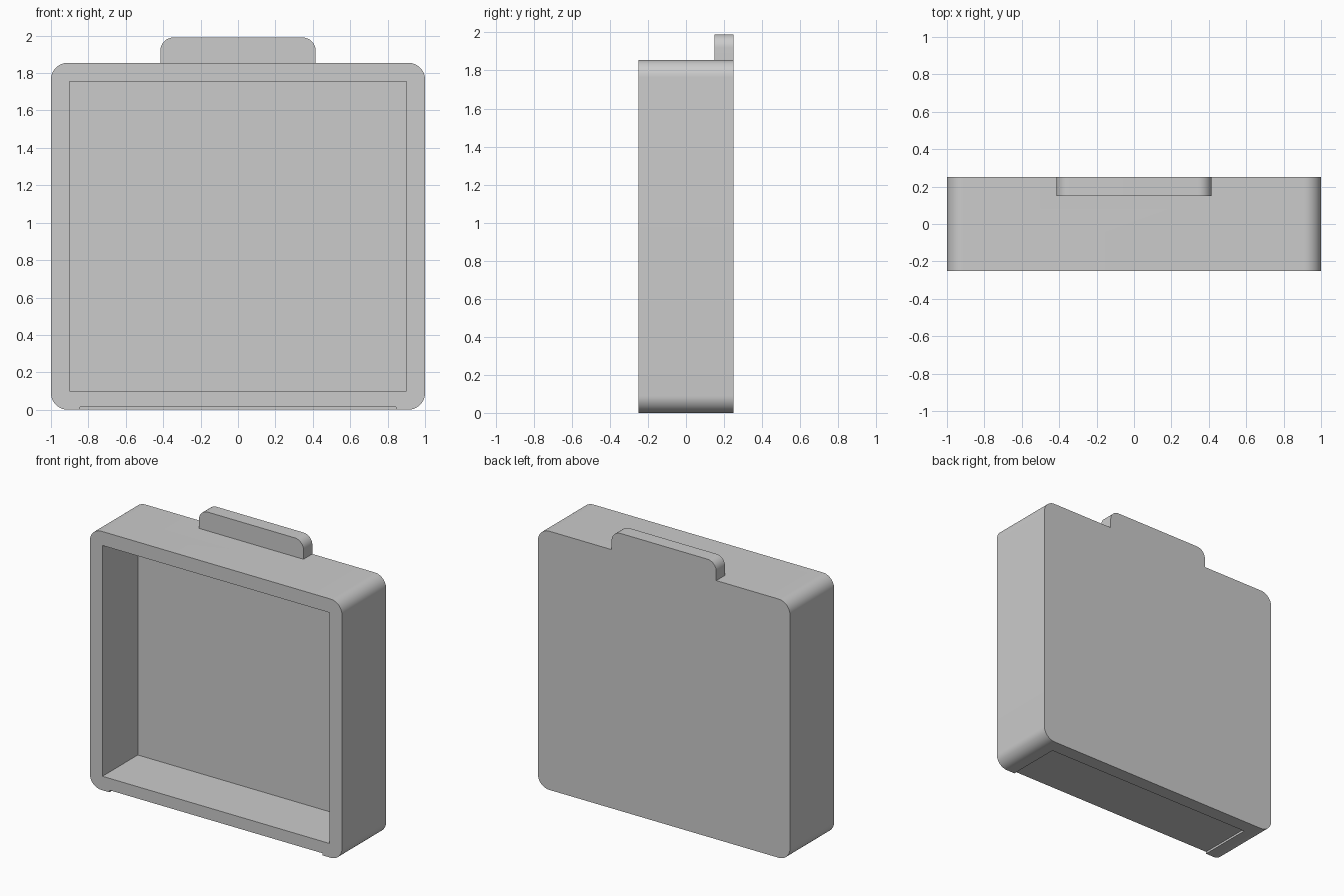
import bpy
import bmesh
from math import cos, sin, pi, radians

cube = bpy.data.objects.get("Cube")
if cube:
    bpy.data.objects.remove(cube, do_unlink=True)

HALF_DEPTH = 0.25
BACK_WALL = 0.15      # inner face of the back panel
TOP = 1.855           # top of the case below the tab
TAB_TOP = 1.99

grey = bpy.data.materials.new("plain grey")
grey.use_nodes = True
colour = (0.6, 0.6, 0.6, 1)
grey.diffuse_color = colour
grey.node_tree.nodes["Principled BSDF"].inputs["Base Color"].default_value = colour


def arc(cx, cz, radius, start, steps=12):
    """Quarter circle running counter-clockwise from a start angle."""
    angles = [radians(start) + pi / 2 * i / steps for i in range(steps + 1)]
    return [(cx + radius * cos(a), cz + radius * sin(a)) for a in angles]


def prism(name, outline, y0, y1):
    """Extrude an x-z outline from y0 to y1."""
    bm = bmesh.new()
    face = bm.faces.new([bm.verts.new((x, y0, z)) for x, z in outline])
    moved = bmesh.ops.extrude_face_region(bm, geom=[face])["geom"]
    verts = [v for v in moved if isinstance(v, bmesh.types.BMVert)]
    bmesh.ops.translate(bm, verts=verts, vec=(0, y1 - y0, 0))
    bmesh.ops.recalc_face_normals(bm, faces=bm.faces)
    mesh = bpy.data.meshes.new(name)
    bm.to_mesh(mesh)
    bm.free()
    mesh.materials.append(grey)
    obj = bpy.data.objects.new(name, mesh)
    bpy.context.collection.objects.link(obj)
    return obj


def block(name, half_x, z0, z1, y0, y1):
    outline = [(-half_x, z0), (half_x, z0), (half_x, z1), (-half_x, z1)]
    return prism(name, outline, y0, y1)


# Case silhouette with the tab on top, mirrored from its right half
R, TAB_R, TAB_X = 0.09, 0.07, 0.415
half = arc(1 - R, R, R, -90) + arc(1 - R, TOP - R, R, 0)
half += [(TAB_X, TOP)] + arc(TAB_X - TAB_R, TAB_TOP - TAB_R, TAB_R, 0)
outline = half + [(-x, z) for x, z in reversed(half)]
case = prism("open_case_with_tab", outline, -HALF_DEPTH, HALF_DEPTH)

# Front cavity, shallow underside recess, and the space ahead of the tab
cutters = [
    block("cavity_cutter", 0.9, 0.1, 1.755, -0.5, BACK_WALL),
    block("recess_cutter", 0.845, -0.1, 0.015, -0.5, BACK_WALL),
    block("tab_cutter", 0.6, TOP, 2.2, -0.5, BACK_WALL),
]
bpy.context.view_layer.objects.active = case
for cutter in cutters:
    cutter.hide_render = True
    mod = case.modifiers.new(cutter.name, "BOOLEAN")
    mod.operation = "DIFFERENCE"
    mod.solver = "EXACT"
    mod.object = cutter
    bpy.ops.object.modifier_apply(modifier=mod.name)
    bpy.data.objects.remove(cutter, do_unlink=True)

# Merge flat faces left split by the cuts
bm = bmesh.new()
bm.from_mesh(case.data)
bmesh.ops.remove_doubles(bm, verts=bm.verts, dist=0.0001)
bmesh.ops.dissolve_limit(bm, angle_limit=radians(1), verts=bm.verts, edges=bm.edges)
bm.to_mesh(case.data)
bm.free()

# Soft rounded corners, crisp edges
bpy.ops.object.select_all(action="DESELECT")
case.select_set(True)
bpy.ops.object.shade_smooth_by_angle(angle=radians(30))
